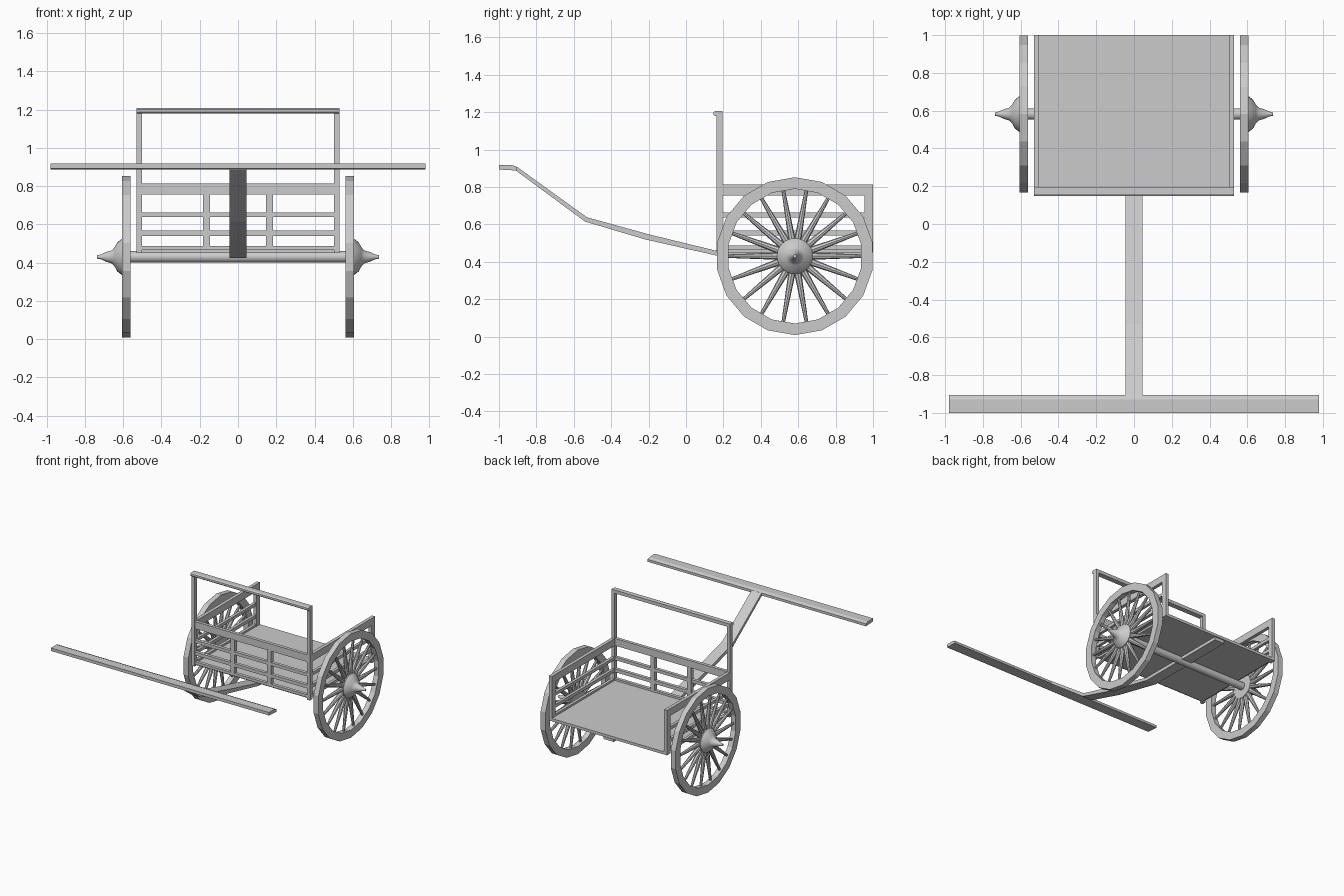
import bpy, bmesh, math
from mathutils import Matrix, Vector

if "Cube" in bpy.data.objects:
    bpy.data.objects.remove(bpy.data.objects["Cube"])

wood = bpy.data.materials.new("grey_wood")
wood.diffuse_color = (0.6, 0.6, 0.6, 1)
wood.use_nodes = True
wood.node_tree.nodes["Principled BSDF"].inputs["Base Color"].default_value = wood.diffuse_color


def finish(name, bm, smooth=False):
    bmesh.ops.recalc_face_normals(bm, faces=bm.faces)
    me = bpy.data.meshes.new(name)
    bm.to_mesh(me)
    bm.free()
    me.materials.append(wood)
    ob = bpy.data.objects.new(name, me)
    bpy.context.collection.objects.link(ob)
    if smooth:
        bpy.ops.object.select_all(action='DESELECT')
        ob.select_set(True)
        bpy.context.view_layer.objects.active = ob
        bpy.ops.object.shade_smooth_by_angle(angle=math.radians(35))
    return ob


def box(name, x, y, z):
    bm = bmesh.new()
    size = Matrix.Diagonal((x[1] - x[0], y[1] - y[0], z[1] - z[0], 1))
    mid = Matrix.Translation([(a + b) / 2 for a, b in (x, y, z)])
    bmesh.ops.create_cube(bm, size=1, matrix=mid @ size)
    return finish(name, bm)


def prism(name, outline, x0, x1):
    """Extrude a (y, z) outline along x."""
    bm = bmesh.new()
    face = bm.faces.new([bm.verts.new((x0, y, z)) for y, z in outline])
    ext = bmesh.ops.extrude_face_region(bm, geom=[face])['geom']
    bmesh.ops.translate(bm, vec=(x1 - x0, 0, 0),
                        verts=[v for v in ext if isinstance(v, bmesh.types.BMVert)])
    return finish(name, bm)


def lathe(name, profile, n, closed, smooth):
    """Spin an (x, radius) profile around the wheel axis."""
    bm = bmesh.new()
    rings = []
    for i in range(n):
        a = 2 * math.pi * i / n
        rings.append([bm.verts.new((x, CY + r * math.sin(a), CZ + r * math.cos(a)))
                      for x, r in profile])
    m = len(profile)
    for i in range(n):
        p, q = rings[i], rings[(i + 1) % n]
        for j in range(m if closed else m - 1):
            k = (j + 1) % m
            bm.faces.new((p[j], p[k], q[k], q[j]))
    if not closed:
        bm.faces.new([r[0] for r in rings])
        bm.faces.new([r[-1] for r in rings])
    return finish(name, bm, smooth)


CY, CZ = 0.582, 0.43      # wheel centre

# Wheels: rim, hub and tapered spokes on both sides
for side, s in (("left", -1), ("right", 1)):
    lathe(side + "_rim", [(s * x, r) for x, r in
          ((0.562, 0.36), (0.605, 0.36), (0.605, 0.422), (0.562, 0.422))], 18, True, False)
    lathe(side + "_hub", [(s * x, r) for x, r in
          ((0.562, 0.095), (0.605, 0.096), (0.63, 0.077), (0.645, 0.05), (0.66, 0.034),
           (0.69, 0.025), (0.715, 0.013), (0.737, 0.009))], 24, False, True)
    bm = bmesh.new()
    for i in range(18):
        a = math.radians(10 + 20 * i)
        d = Vector((0, math.sin(a), math.cos(a)))
        mat = (Matrix.Translation(Vector((s * 0.583, CY, CZ)) + d * 0.22)
               @ d.to_track_quat('Z', 'Y').to_matrix().to_4x4())
        bmesh.ops.create_cone(bm, cap_ends=True, segments=8, radius1=0.02, radius2=0.009,
                              depth=0.30, matrix=mat)
    finish(side + "_spokes", bm, True)

lathe("axle", [(-0.57, 0.03), (0.57, 0.03)], 12, False, True)

# Cart bed
box("floor", (-0.505, 0.505), (0.19, 1.0), (0.45, 0.472))

# Heights of the horizontal rails shared by front and sides
RAILS = {"top_rail": (0.755, 0.813), "upper_slat": (0.638, 0.663),
         "lower_slat": (0.54, 0.567), "bottom_rail": (0.466, 0.488)}

# Front panel
for part, z in RAILS.items():
    box("front_" + part, (-0.505, 0.505), (0.166, 0.192), z)
for side, s in (("left", -1), ("right", 1)):
    outer = sorted((s * 0.503, s * 0.53))
    box(side + "_front_post", outer, (0.163, 0.196), (0.45, 1.185))
    box(side + "_front_stile", sorted((s * 0.147, s * 0.182)), (0.164, 0.194), (0.466, 0.76))
    # Side panels
    for part, z in RAILS.items():
        box(side + "_" + part, sorted((s * 0.505, s * 0.528)), (0.19, 0.96), z)
    box(side + "_top_cap_rail", outer, (0.19, 1.0), RAILS["top_rail"])
    box(side + "_rear_post", outer, (0.955, 1.0), (0.45, 0.813))

# Rounded handrail over the front
prism("handrail", [(0.196, 1.18), (0.196, 1.207), (0.158, 1.207), (0.148, 1.201),
                   (0.147, 1.187), (0.154, 1.18)], -0.53, 0.53)

# Bent draw pole running under the bed, and the crossbar at its end
top = [(-0.93, 0.916), (-0.90, 0.905), (-0.53, 0.638), (-0.2, 0.547), (0.17, 0.457), (0.25, 0.45), (0.99, 0.45)]
low = [(0.99, 0.425), (0.2, 0.425), (0.0, 0.47), (-0.22, 0.52), (-0.54, 0.615), (-0.91, 0.888)]
prism("draw_pole", top + low, -0.045, 0.045)
prism("crossbar", [(-1.0, 0.893), (-1.0, 0.917), (-0.93, 0.917), (-0.906, 0.908),
                   (-0.906, 0.888)], -0.979, 0.979)
